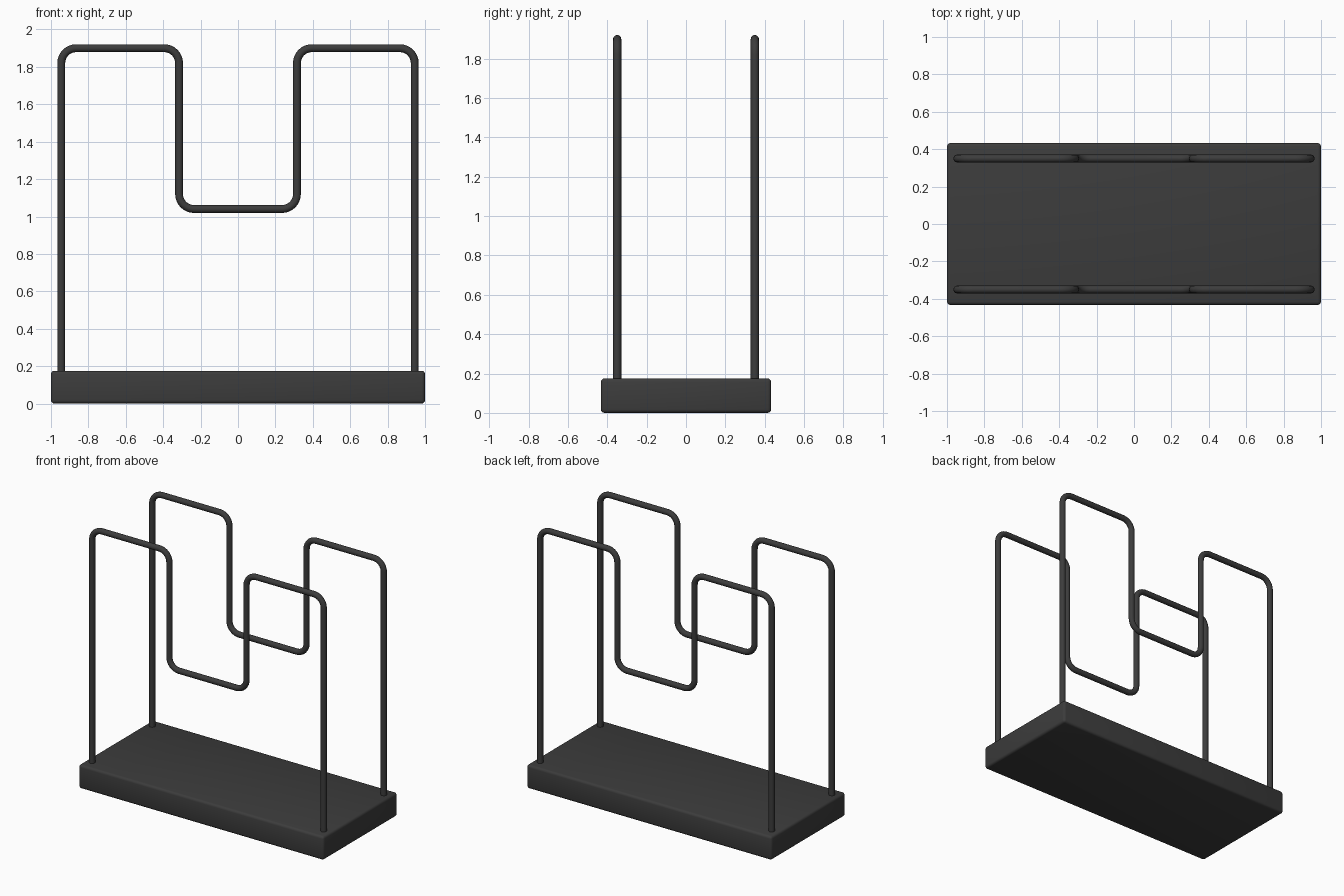
import bpy
import math
from mathutils import Vector

cube = bpy.data.objects.get("Cube")
if cube:
    bpy.data.objects.remove(cube, do_unlink=True)

# Single dark finish
COLOR = (0.045, 0.045, 0.045, 1.0)
dark = bpy.data.materials.new("charcoal")
dark.use_nodes = True
dark.diffuse_color = COLOR
bsdf = next(n for n in dark.node_tree.nodes if n.type == 'BSDF_PRINCIPLED')
bsdf.inputs["Base Color"].default_value = COLOR
bsdf.inputs["Roughness"].default_value = 0.6

BASE_TOP = 0.175
TUBE_RADIUS = 0.021
BEND_RADIUS = 0.08
BEND_STEPS = 8


def finish(obj):
    """Apply modifiers or curve bevel, then shade smoothly."""
    bpy.ops.object.select_all(action='DESELECT')
    obj.select_set(True)
    bpy.context.view_layer.objects.active = obj
    bpy.ops.object.convert(target='MESH')
    bpy.ops.object.shade_smooth_by_angle(angle=math.radians(35))


def round_corners(points, radius):
    """Replace each right-angle corner of a path with an arc."""
    path = [points[0]]
    for before, corner, after in zip(points, points[1:], points[2:]):
        a = (before - corner).normalized()
        b = (after - corner).normalized()
        center = corner + (a + b) * radius
        for i in range(BEND_STEPS + 1):
            t = math.pi / 2 * i / BEND_STEPS
            path.append(center - b * radius * math.cos(t) - a * radius * math.sin(t))
    path.append(points[-1])
    return path


def make_rail(name, y):
    # Half outline from the foot to the middle dip, mirrored across x
    half = [(-0.945, BASE_TOP - 0.05), (-0.945, 1.9), (-0.315, 1.9), (-0.315, 1.04)]
    outline = half + [(-x, z) for x, z in reversed(half)]
    path = round_corners([Vector((x, y, z)) for x, z in outline], BEND_RADIUS)
    curve = bpy.data.curves.new(name, 'CURVE')
    curve.dimensions = '3D'
    curve.bevel_depth = TUBE_RADIUS
    curve.bevel_resolution = 4
    curve.use_fill_caps = True
    spline = curve.splines.new('POLY')
    spline.points.add(len(path) - 1)
    for point, co in zip(spline.points, path):
        point.co = (*co, 1.0)
    curve.materials.append(dark)
    rail = bpy.data.objects.new(name, curve)
    bpy.context.collection.objects.link(rail)
    finish(rail)


# Base slab with softened edges
bpy.ops.mesh.primitive_cube_add(size=1, location=(0, 0, BASE_TOP / 2))
base = bpy.context.object
base.name = "base"
base.scale = (2.0, 0.866, BASE_TOP)
bpy.ops.object.transform_apply(location=False, rotation=False, scale=True)
base.data.materials.append(dark)
bevel = base.modifiers.new("soft_edges", 'BEVEL')
bevel.width = 0.018
bevel.segments = 3
finish(base)

# Bent tube rails along both long sides
make_rail("front_rail", -0.35)
make_rail("back_rail", 0.35)
